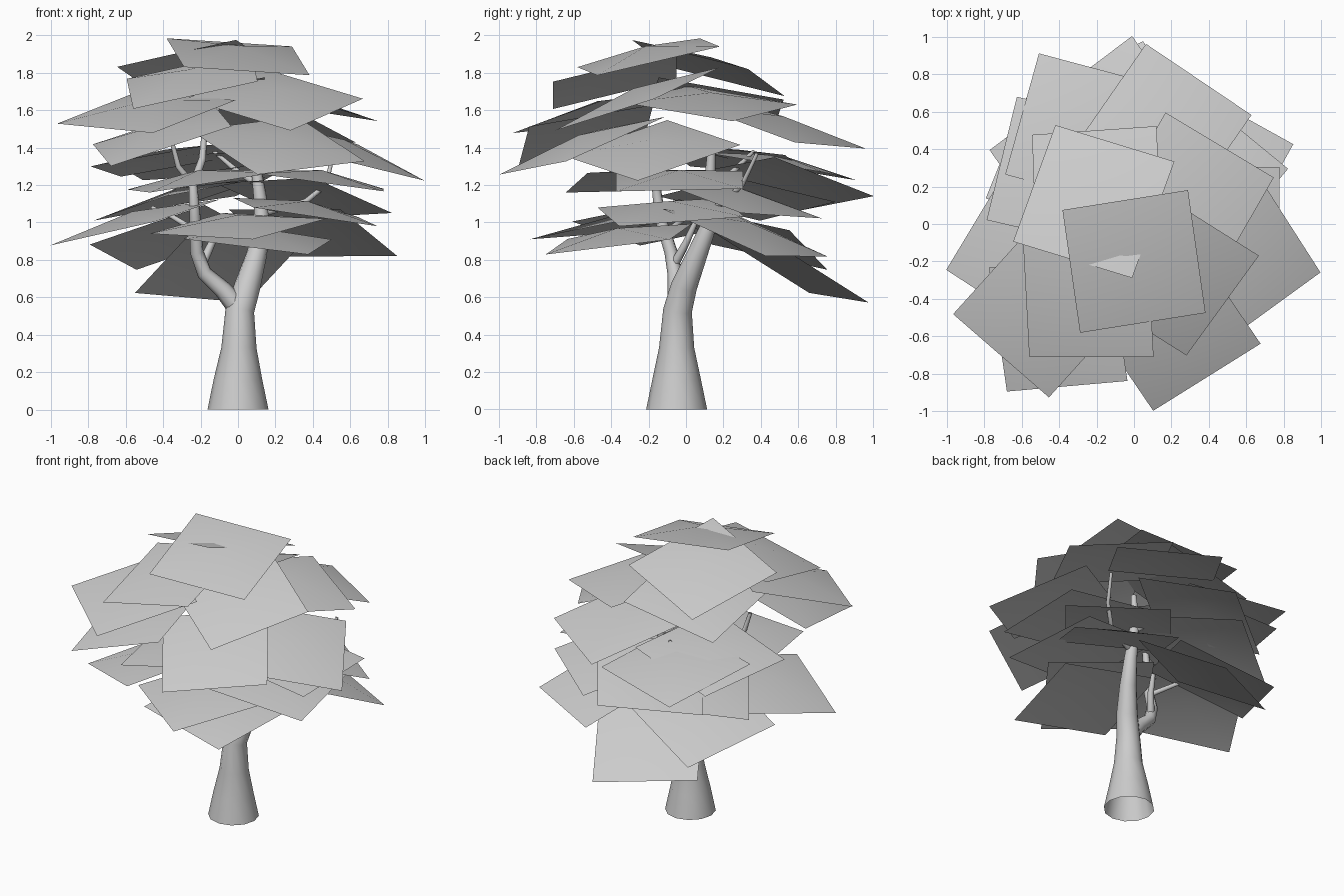
import bpy
import bmesh
from math import cos, sin, radians
from mathutils import Vector

default_cube = bpy.data.objects.get("Cube")
if default_cube:
    bpy.data.objects.remove(default_cube, do_unlink=True)

HALF_SIDE = 0.34
PEAK = 0.06


def make_material(name, colour):
    material = bpy.data.materials.new(name)
    material.use_nodes = True
    material.diffuse_color = colour
    shader = next(node for node in material.node_tree.nodes
                  if node.type == "BSDF_PRINCIPLED")
    shader.inputs["Base Color"].default_value = colour
    return material


light_grey = make_material("light grey", (0.6, 0.6, 0.6, 1))


def link(name, data):
    """Place a mesh or curve in the scene with the shared colour."""
    data.materials.append(light_grey)
    new_object = bpy.data.objects.new(name, data)
    bpy.context.scene.collection.objects.link(new_object)
    return new_object


def limb(name, path, sides=8):
    """Tapered open tube; each path point is x, y, z, radius."""
    curve = bpy.data.curves.new(name, "CURVE")
    curve.dimensions = "3D"
    curve.bevel_depth = 1
    curve.bevel_resolution = (sides - 4) // 2
    curve.use_fill_caps = False
    spline = curve.splines.new("POLY")
    spline.points.add(len(path) - 1)
    for point, (x, y, z, radius) in zip(spline.points, path):
        point.co = (x, y, z, 1)
        point.radius = radius
    spline.use_smooth = True
    return link(name, curve)


def leaf_tier(name, cards):
    """Square cards with a raised middle: centre, yaw, slope in x and y."""
    bm = bmesh.new()
    for x, y, z, yaw, slope_x, slope_y in cards:
        centre = Vector((x, y, z))
        normal = Vector((-slope_x, -slope_y, 1)).normalized()
        c, s = cos(radians(yaw)), sin(radians(yaw))
        along = Vector((c, s, slope_x * c + slope_y * s)).normalized()
        across = normal.cross(along)
        peak = bm.verts.new(centre + normal * PEAK)
        corners = [bm.verts.new(centre + (along * i + across * j) * HALF_SIDE)
                   for i, j in ((-1, -1), (1, -1), (1, 1), (-1, 1))]
        for k in range(4):
            face = bm.faces.new((corners[k - 1], corners[k], peak))
            face.smooth = True
    mesh = bpy.data.meshes.new(name)
    bm.to_mesh(mesh)
    bm.free()
    return link(name, mesh)


# Trunk with a flared foot, leaning into the main bough
limb("trunk", [
    (0, -.05, 0, .163), (0, -.05, .16, .13), (.005, -.05, .33, .094),
    (.01, -.045, .53, .077), (.05, -.01, .66, .07), (.1, .06, .83, .055),
    (.13, .12, .98, .043), (.12, .13, 1.12, .036), (.1, .13, 1.27, .028),
    (.12, .14, 1.45, .018)], sides=12)

# Side bough and the thin twigs
limb("left_bough", [
    (.02, -.045, .52, .06), (-.08, -.05, .64, .048), (-.18, -.06, .73, .04),
    (-.22, -.08, .84, .036), (-.23, -.14, 1.03, .03),
    (-.24, -.16, 1.2, .024), (-.19, -.12, 1.34, .02),
    (-.18, -.1, 1.47, .015)])
limb("upper_twig", [
    (-.24, -.16, 1.2, .02), (-.32, -.2, 1.3, .016), (-.35, -.22, 1.42, .012)])
limb("low_twig", [
    (-.22, -.1, .95, .018), (-.35, 0, 1.03, .014), (-.46, .05, 1.08, .01)])
limb("inner_twig", [
    (-.19, -.06, .78, .025), (-.14, 0, .89, .02), (-.12, .05, 1, .014)])
limb("right_twig", [
    (.13, .12, 1.05, .02), (.36, .2, 1.11, .016), (.47, .3, 1.2, .013),
    (.51, .38, 1.37, .01)])
limb("back_twig", [
    (.11, .13, 1.2, .02), (0, .25, 1.27, .016), (-.13, .36, 1.38, .01)])

# Crown
leaf_tier("crown_leaves", [
    (0, -.2, 1.885, 9, -.1, .22),
    (-.215, .12, 1.825, -17, .135, -.3),
    (.195, -.26, 1.66, 54, -.07, .37),
    (-.245, -.38, 1.76, 0, .22, .255),
    (.29, .13, 1.635, -31, -.19, -.06),
    (-.2, .165, 1.65, 4, .21, -.17)])

# Upper canopy
leaf_tier("upper_leaves", [
    (-.49, -.46, 1.59, -41, .12, .25),
    (-.405, -.535, 1.465, 5, .31, .22),
    (.21, -.555, 1.41, 32, -.11, .375),
    (.55, -.18, 1.385, 36, -.34, .13),
    (.16, .505, 1.51, -34, -.13, -.28),
    (-.27, .5, 1.3, -15, .02, -.17),
    (-.38, .275, 1.33, -13, .15, -.12)])

# Middle canopy
leaf_tier("middle_leaves", [
    (.44, -.035, 1.22, 0, -.14, .02),
    (-.095, .535, 1.205, 37, .29, -.19),
    (-.2, -.25, 1.22, 10, .15, .05),
    (.35, .26, 1.13, 50, -.15, -.25),
    (-.31, .325, 1.125, 37, .24, -.07),
    (.36, -.08, 1.055, 10, -.16, .05)])

# Lowest canopy
leaf_tier("lower_leaves", [
    (-.1, .56, .76, 28, .19, -.52),
    (.4, .315, .945, -29, -.19, -.35),
    (-.55, -.14, 1, -33, .26, .05),
    (-.36, .345, .92, 68, .24, -.315),
    (.105, -.36, .91, -10, -.1, .14),
    (0, -.365, .98, 54, .06, .16)])
